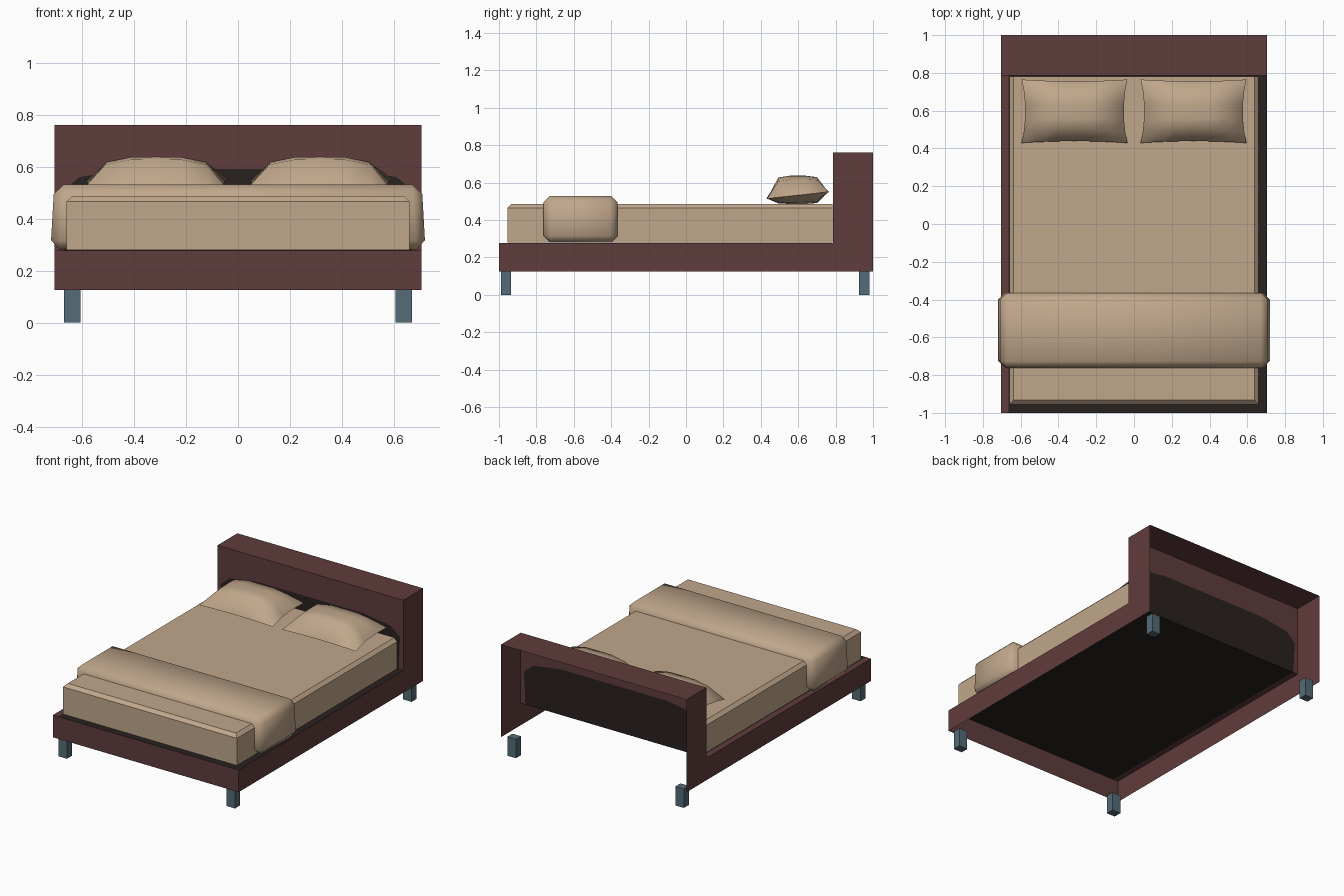
import bpy, bmesh, math

if "Cube" in bpy.data.objects:
    bpy.data.objects.remove(bpy.data.objects["Cube"])


def material(name, rgb):
    m = bpy.data.materials.new(name)
    m.diffuse_color = (*rgb, 1)
    m.use_nodes = True
    m.node_tree.nodes["Principled BSDF"].inputs["Base Color"].default_value = m.diffuse_color
    return m


BROWN = material("red_brown_wood", (0.118, 0.045, 0.046))
DARK = material("dark_lining", (0.022, 0.015, 0.014))
BEIGE = material("beige_fabric", (0.53, 0.385, 0.26))
SLATE = material("slate_metal", (0.09, 0.145, 0.18))


def make(name, bm, mats):
    me = bpy.data.meshes.new(name)
    bm.to_mesh(me)
    bm.free()
    ob = bpy.data.objects.new(name, me)
    bpy.context.collection.objects.link(ob)
    for m in mats:
        me.materials.append(m)
    return ob


def box(x0, x1, y0, y1, z0, z1):
    bm = bmesh.new()
    bmesh.ops.create_cube(bm, size=1)
    for v in bm.verts:
        v.co.x = x1 if v.co.x > 0 else x0
        v.co.y = y1 if v.co.y > 0 else y0
        v.co.z = z1 if v.co.z > 0 else z0
    return bm


# Main dimensions
W, HB, BOT, DECK, TOP = 0.705, 0.785, 0.125, 0.277, 0.76

# Bed frame and headboard: one thin shell, open underneath and at the back
bm = bmesh.new()


def face(pts, mat=0):
    f = bm.faces.new([bm.verts.new(p) for p in pts])
    f.material_index = mat


side = [(-1, BOT), (1, BOT), (1, TOP), (HB, TOP), (HB, DECK), (-1, DECK)]
face([(W, y, z) for y, z in side])
face([(-W, y, z) for y, z in reversed(side)])
face([(-W, -1, BOT), (W, -1, BOT), (W, -1, DECK), (-W, -1, DECK)])   # foot rail
face([(-W, HB, TOP), (W, HB, TOP), (W, 1, TOP), (-W, 1, TOP)])       # headboard top
# deck: brown strip on the left, dark lining elsewhere
for x0, x1, mat in ((-W, -0.665, 0), (-0.665, W, 1)):
    face([(x0, -1, DECK), (x1, -1, DECK), (x1, HB, DECK), (x0, HB, DECK)], mat)
# headboard front: dark rounded area behind the pillows, brown around it
half = [(0.67, DECK), (0.68, 0.5), (0.61, 0.56), (0.4, 0.59)]
arch = half + [(-x, z) for x, z in reversed(half)]
face([(x, HB, z) for x, z in arch], 1)
outer = [(-W, DECK)] + list(reversed(arch)) + [(W, DECK), (W, TOP), (-W, TOP)]
face([(x, HB, z) for x, z in outer])
make("bed_frame", bm, [BROWN, DARK])

# Legs
for sx, s in ((-1, "left"), (1, "right")):
    for y0, y1, e in ((-0.99, -0.935, "front"), (0.925, 0.98, "back")):
        a, b = sorted((sx * 0.605, sx * 0.67))
        make(f"{e}_{s}_leg", box(a, b, y0, y1, 0, 0.13), [SLATE])

# Mattress with chamfered top edges
bm = box(-0.66, 0.66, -0.955, HB - 0.003, DECK + 0.002, 0.487)
edges = [e for e in bm.edges if all(v.co.z > 0.4 for v in e.verts)
         and not all(v.co.y > 0.7 for v in e.verts)]
bmesh.ops.bevel(bm, geom=edges, offset=0.022, segments=1, affect='EDGES')
make("mattress", bm, [BEIGE])

# Folded throw: soft chamfered block, slightly wider at the bottom
bm = box(-0.707, 0.707, -0.762, -0.365, DECK + 0.003, 0.53)
for v in bm.verts:
    if v.co.z < 0.4:
        v.co.x *= 1.02
bmesh.ops.bevel(bm, geom=bm.edges[:], offset=0.036, segments=1, affect='EDGES')
for f in bm.faces:
    f.smooth = True
make("folded_throw", bm, [BEIGE])

# Pillows: pinched low-poly cushions tilted toward the headboard
US = [-1, -0.72, -0.35, 0, 0.35, 0.72, 1]
VS = [-1, -0.64, -0.22, 0.22, 0.64, 1]


def pillow(name, cx):
    bm = bmesh.new()
    for sign in (1, -1):
        grid = []
        for u in US:
            row = []
            for v in VS:
                x = cx + 0.28 * u * (1 - 0.07 * (1 - v * v) * abs(u))
                y = 0.597 + 0.168 * v * (1 - 0.06 * (1 - u * u) * abs(v))
                h = max(0, 1 - u ** 4) ** 0.7 * max(0, 1 - v ** 4) ** 0.5
                seam = 0.533 + 0.018 * v
                z = seam + h * ((0.638 - seam) if sign > 0 else (0.486 - seam))
                row.append(bm.verts.new((x, y, z)))
            grid.append(row)
        for i in range(len(US) - 1):
            for j in range(len(VS) - 1):
                q = [grid[i][j], grid[i + 1][j], grid[i + 1][j + 1], grid[i][j + 1]]
                bm.faces.new(q if sign > 0 else q[::-1]).smooth = True
    bmesh.ops.remove_doubles(bm, verts=bm.verts[:], dist=0.0005)
    ob = make(name, bm, [BEIGE])
    bpy.context.view_layer.objects.active = ob
    ob.select_set(True)
    bpy.ops.object.shade_smooth_by_angle(angle=math.radians(60))
    ob.select_set(False)


pillow("left_pillow", -0.315)
pillow("right_pillow", 0.315)
